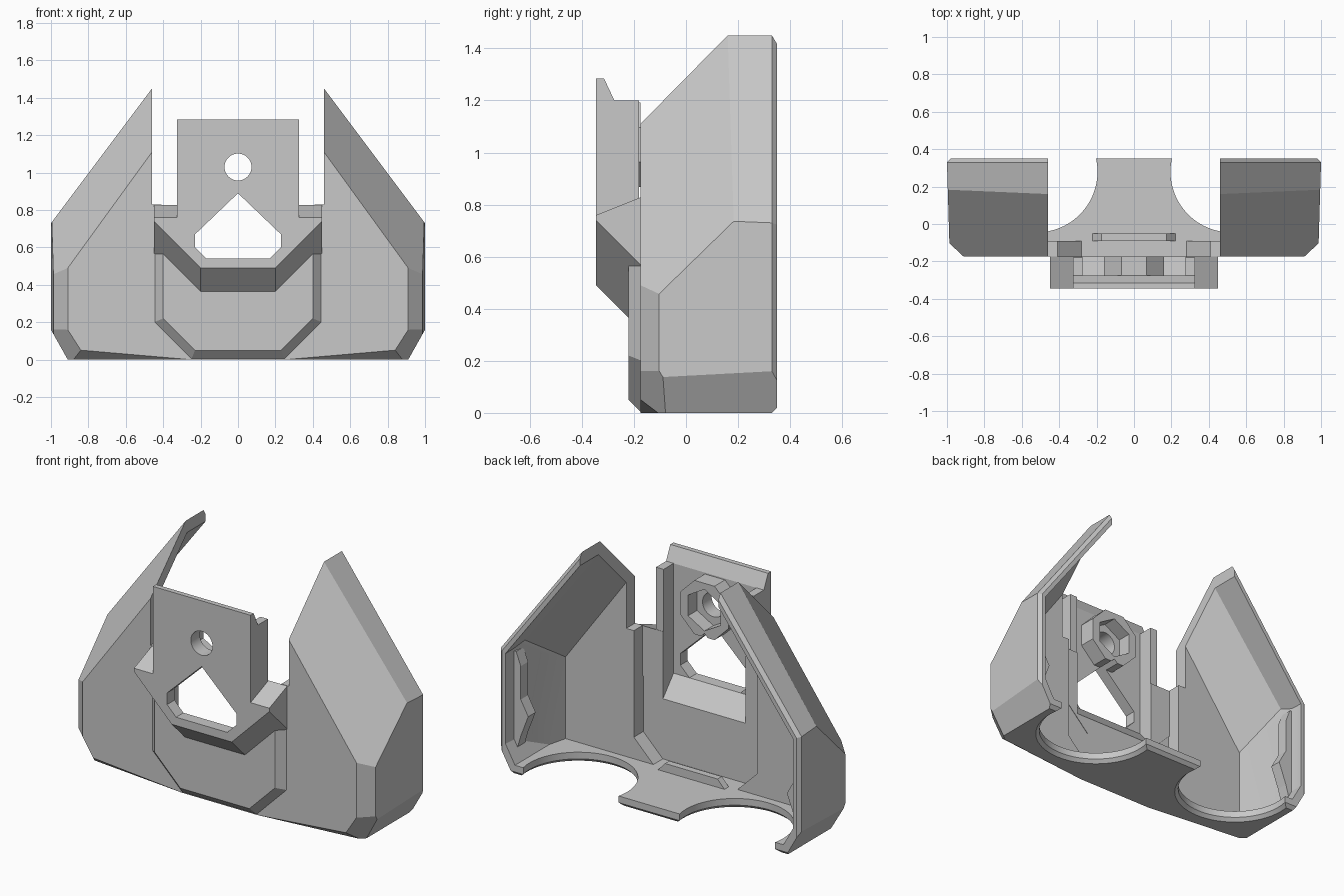
import bpy, bmesh, math
from mathutils import Vector

old = bpy.data.objects.get("Cube")
if old:
    bpy.data.objects.remove(old, do_unlink=True)

grey = bpy.data.materials.new("plain_grey")
grey.use_nodes = True
COLOR = (0.58, 0.58, 0.58, 1)
grey.diffuse_color = COLOR
grey.node_tree.nodes["Principled BSDF"].inputs["Base Color"].default_value = COLOR


def finish(name, bm):
    bmesh.ops.recalc_face_normals(bm, faces=bm.faces[:])
    mesh = bpy.data.meshes.new(name)
    bm.to_mesh(mesh)
    bm.free()
    mesh.materials.append(grey)
    ob = bpy.data.objects.new(name, mesh)
    bpy.context.collection.objects.link(ob)
    return ob


def solid(name, lo, hi, planes=(), inset=0.0):
    """Box trimmed by planes (point, outward normal), mirrored in x."""
    bm = bmesh.new()
    bmesh.ops.create_cube(bm, size=1)
    for v in bm.verts:
        v.co = [lo[i] + (v.co[i] + 0.5) * (hi[i] - lo[i]) for i in range(3)]
    for point, normal in planes:
        n = Vector(normal).normalized()
        p = Vector(point) - n * inset
        for s in ((1, -1) if abs(n.x) > 1e-6 else (1,)):
            bmesh.ops.bisect_plane(bm, geom=bm.verts[:] + bm.edges[:] + bm.faces[:], dist=1e-5,
                                   plane_co=(p.x * s, p.y, p.z), plane_no=(n.x * s, n.y, n.z),
                                   clear_outer=True)
            rim = [e for e in bm.edges if e.is_boundary]
            if rim:
                bmesh.ops.holes_fill(bm, edges=rim, sides=0)
    return finish(name, bm)


def prism(name, pts, axis, lo, hi):
    """Outline extruded along x (y,z points) or y (x,z points)."""
    bm = bmesh.new()
    place = (lambda a, b: (lo, a, b)) if axis == "x" else (lambda a, b: (a, lo, b))
    face = bm.faces.new([bm.verts.new(place(a, b)) for a, b in pts])
    new = bmesh.ops.extrude_face_region(bm, geom=[face])["geom"]
    move = (hi - lo, 0, 0) if axis == "x" else (0, hi - lo, 0)
    bmesh.ops.translate(bm, vec=move, verts=[g for g in new if isinstance(g, bmesh.types.BMVert)])
    return finish(name, bm)


def ring_points(cx, cz, r, n, turn=0.0):
    return [(cx + r * math.cos(turn + math.tau * i / n), cz + r * math.sin(turn + math.tau * i / n))
            for i in range(n)]


def disc(name, x, y, r1, r2, z1, z2):
    bm = bmesh.new()
    bmesh.ops.create_cone(bm, cap_ends=True, segments=64, radius1=r1, radius2=r2, depth=z2 - z1)
    bmesh.ops.translate(bm, vec=(x, y, (z1 + z2) / 2), verts=bm.verts[:])
    return finish(name, bm)


def cut(ob, *cutters):
    bpy.ops.object.select_all(action="DESELECT")
    bpy.context.view_layer.objects.active = ob
    ob.select_set(True)
    for c in cutters:
        c.hide_render = True
        mod = ob.modifiers.new("cut", "BOOLEAN")
        mod.operation, mod.solver, mod.object = "DIFFERENCE", "EXACT", c
        bpy.ops.object.modifier_apply(modifier=mod.name)
    bpy.ops.object.shade_smooth_by_angle(angle=math.radians(20))


# Shared cutters
walls = [((1, 0.33, 0), (1, -0.03, 0)),                       # side
         ((0.91, 0, 0), (0.16, 0, -0.09)),                    # lower corner
         ((0.91, -0.175, 0), (0.07, -0.075, 0)),              # front corner
         ((0.46, 0, 1.45), (0.72, 0, 0.54)),                  # wing top
         ((0.46, -0.175, 1.11), (0.2077, -0.153, 0.1508))]    # wing front slope
trims = [((1, 0.33, 0), (1, 1, 0)),
         ((0.46, 0.33, 1.45), (0.8, 1, 0.6)),
         ((0, 0.33, 0), (0, 1, -1)),
         ((0.91, -0.175, 0.16), (0.0083, -0.0088, -0.0053)),
         ((0.25, -0.175, 0), (0.0035, -0.0325, -0.0406))]
inner_side = [((0.91, -0.09, 0), (1, -0.25, 0))]
hollow = solid("hollow_cutter", (-1, -0.09, 0.06), (1, 0.6, 2.3), walls + inner_side, 0.045)
slot = solid("slot_cutter", (-0.46, -1, 0.83), (0.46, 1, 3))
pocket = solid("pocket_cutter", (-0.41, -0.18, 0.06), (0.41, 0.1, 1.1),
               [((0.41, 0, 0.19), (1, 0, -1))])
cavity = prism("cavity_cutter", [(-0.275, 1.5), (-0.275, 0.54), (-0.17, 0.42), (0, 0.42), (0, 1.5)],
               "x", -0.275, 0.275)
window = prism("window_cutter", [(0, 0.89), (-0.23, 0.67), (-0.23, 0.6), (-0.17, 0.54),
                                 (0.17, 0.54), (0.23, 0.6), (0.23, 0.67)], "y", -0.5, 0)
bolt_hole = prism("bolt_hole_cutter", ring_points(0, 1.03, 0.072, 40), "y", -0.5, 0)
nut_socket = prism("nut_socket_cutter", ring_points(0, 1.03, 0.125, 6, math.pi / 6), "y", -0.26, 0)
rounds = []
for s in (-1, 1):
    rounds.append(disc("round_cutter", s * 0.52, 0.28, 0.325, 0.325, -0.1, 0.1))
    rounds.append(disc("round_chamfer_cutter", s * 0.52, 0.28, 0.365, 0.325, -0.02, 0.02))

# Main shell with two wings, open at the back
shell = solid("shell", (-1, -0.175, 0), (1, 0.35, 2.3), walls + trims)
cut(shell, hollow, slot, pocket, *rounds)

# Overhanging chin below the window
chin = solid("chin", (-0.45, -0.345, 0.3), (0.45, -0.174, 0.9),
             [((0, -0.345, 0.49), (0, -1, -1)),
              ((0.2, -0.345, 0.49), (1, -1, -1)),
              ((0, -0.345, 0.76), (0, -0.07, 0.175))])
cut(chin, cavity, window)

# Raised lower panel with chamfered edges
panel = solid("lower_panel", (-0.45, -0.22, 0), (0.45, -0.1, 0.57),
              [((0.45, -0.17, 0), (1, -1, 0)),
               ((0, -0.17, 0), (0, -1, -1)),
               ((0.45, -0.17, 0.2), (1, -1.4, -1))])
cut(panel, pocket, cavity)

# Upright mounting plate
plate = prism("mounting_plate", [(-0.345, 0.76), (-0.345, 1.285), (-0.315, 1.285),
                                 (-0.275, 1.2), (-0.275, 0.76)], "x", -0.325, 0.325)
cut(plate, window, bolt_hole)

# Nut holder behind the plate
holder = prism("nut_holder", ring_points(0, 1.03, 0.175, 8, math.pi / 8), "y", -0.276, -0.175)
cut(holder, bolt_hole, nut_socket, window)

# Posts and inner clips
clip = [(0.97, 0.13), (0.93, 0.13), (0.91, 0.2), (0.86, 0.33),
        (0.91, 0.42), (0.91, 0.62), (0.94, 0.7), (0.97, 0.7)]
for s, side in ((1, "left"), (-1, "right")):
    a, b = sorted((s * 0.275, s * 0.325))
    solid(side + "_post", (a, -0.276, 0.72), (b, -0.18, 1.2))
    prism(side + "_clip", [(s * x, z) for x, z in clip], "y", 0.2, 0.27)

# Locating ridge on the floor
prism("floor_ridge", [(-0.23, 0.05), (0.23, 0.05), (0.175, 0.11), (-0.175, 0.11)], "y", -0.09, -0.05)

# Remove the cutters
for c in [hollow, slot, pocket, cavity, window, bolt_hole, nut_socket] + rounds:
    bpy.data.objects.remove(c, do_unlink=True)
